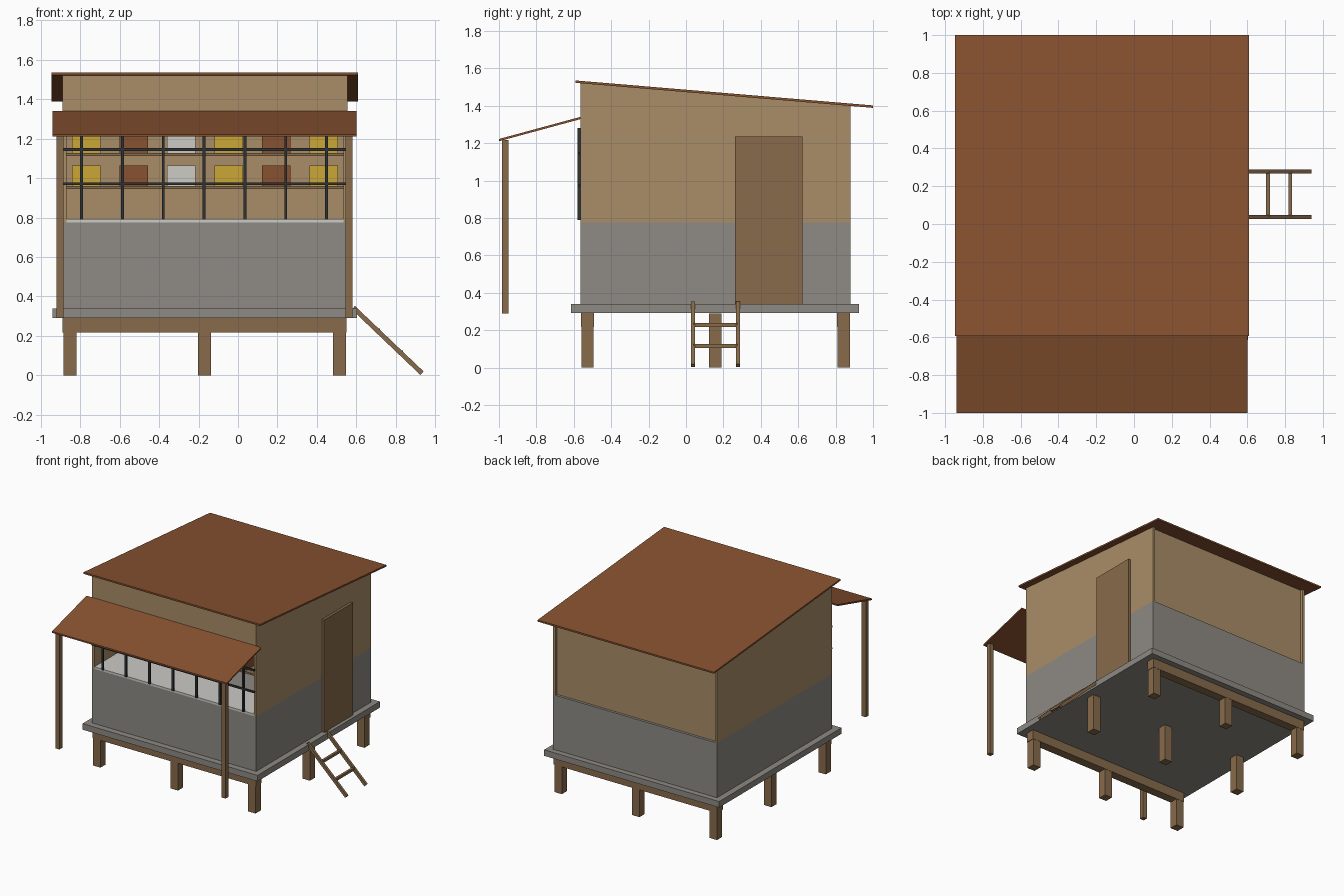
import bpy
import bmesh
from mathutils import Vector

cube = bpy.data.objects.get("Cube")
if cube:
    bpy.data.objects.remove(cube, do_unlink=True)


def material(name, *rgb):
    linear = [((c / 255 + 0.055) / 1.055) ** 2.4 for c in rgb] + [1.0]
    mat = bpy.data.materials.new(name)
    mat.use_nodes = True
    mat.diffuse_color = linear
    mat.node_tree.nodes["Principled BSDF"].inputs["Base Color"].default_value = linear
    return mat


TAN = material("tan_board", 169, 141, 103)
GREY = material("grey_concrete", 142, 138, 132)
WOOD = material("brown_wood", 136, 107, 75)
RUST = material("rust_red", 136, 82, 48)
WHITE = material("off_white", 204, 203, 197)
YELLOW = material("yellow", 204, 167, 54)
METAL = material("dark_metal", 46, 50, 52)


def prism(name, axis, profile, lo, hi, mat):
    """Extrude a profile along x (points are y, z) or along y (points are x, z)."""
    bm = bmesh.new()
    place = (lambda p: (lo, *p)) if axis == "x" else (lambda p: (p[0], lo, p[1]))
    face = bm.faces.new([bm.verts.new(place(p)) for p in profile])
    out = bmesh.ops.extrude_face_region(bm, geom=[face])
    moved = [v for v in out["geom"] if isinstance(v, bmesh.types.BMVert)]
    shift = Vector((hi - lo, 0, 0)) if axis == "x" else Vector((0, hi - lo, 0))
    bmesh.ops.translate(bm, verts=moved, vec=shift)
    bmesh.ops.recalc_face_normals(bm, faces=bm.faces)
    mesh = bpy.data.meshes.new(name)
    bm.to_mesh(mesh)
    bm.free()
    mesh.materials.append(mat)
    obj = bpy.data.objects.new(name, mesh)
    bpy.context.collection.objects.link(obj)
    return obj


def box(name, x, y, z, mat):
    profile = [(y[0], z[0]), (y[1], z[0]), (y[1], z[1]), (y[0], z[1])]
    return prism(name, "x", profile, x[0], x[1], mat)


def around(c, size):
    return (c - size / 2, c + size / 2)


# Main dimensions
LEFT, RIGHT, FRONT, BACK = -0.89, 0.556, -0.565, 0.88
MID = (LEFT + RIGHT) / 2
T = 0.02
FLOOR, SILL, HEAD = 0.34, 0.775, 1.28
INNER = (LEFT + T, RIGHT - T)


def ceiling(y):
    return 1.522 - 0.084 * (y + 0.59)


# Stilts, beams and floor slab
for y in (-0.527, 0.157, 0.843):
    for x in (-0.853, -0.17, 0.514):
        box("stilt", around(x, 0.066), around(y, 0.066), (0, 0.29), WOOD)
for y in (-0.527, 0.843):
    box("floor_beam", (LEFT, RIGHT - 0.005), around(y, 0.07), (0.218, 0.292), WOOD)
box("floor_slab", (-0.94, 0.603), (-0.615, 0.925), (0.292, FLOOR), GREY)

# Lower concrete walls
for x in (LEFT, RIGHT - T):
    box("lower_side_wall", (x, x + T), (FRONT, BACK), (FLOOR, SILL), GREY)
for y in (FRONT, BACK - 2 * T):
    box("lower_end_wall", INNER, (y, y + 2 * T), (FLOOR, SILL), GREY)


# Upper board walls with tops that follow the roof
def sloped_wall(name, x, y, z, mat):
    profile = [(y[0], z), (y[1], z), (y[1], ceiling(y[1])), (y[0], ceiling(y[0]))]
    prism(name, "x", profile, x[0], x[1], mat)


for x in (LEFT, RIGHT - T):
    sloped_wall("upper_side_wall", (x, x + T), (FRONT, BACK), SILL, TAN)
sloped_wall("upper_back_wall", INNER, (BACK - 2 * T, BACK - T), SILL, TAN)
sloped_wall("upper_front_wall", INNER, (FRONT, FRONT + T), HEAD, TAN)


# Roof and awning sheets
def sheet(name, x, start, end, thick):
    (y0, z0), (y1, z1) = start, end
    profile = [start, end, (y1, z1 + thick), (y0, z0 + thick)]
    prism(name, "x", profile, x[0], x[1], RUST)


sheet("main_roof", (-0.947, 0.608), (-0.592, ceiling(-0.592)), (1.0, ceiling(1.0)), 0.013)
sheet("awning", (-0.94, 0.6), (-1.0, 1.21), (FRONT, 1.328), 0.012)
for x in (-0.902, 0.562):
    box("awning_post", around(x, 0.036), (-0.985, -0.95), (0.29, 1.216), WOOD)

# Serving counter and window bars
box("counter", INNER, (FRONT, -0.25), (SILL, 0.792), WHITE)
for i in range(7):
    x = MID + (i - 3) * 0.207 - 0.005
    box("upright_bar", around(x, 0.014), (-0.579, -0.565), (0.79, HEAD), METAL)
for z in (0.972, 1.145):
    box("cross_bar", (-0.885, 0.545), (-0.579, -0.567), around(z, 0.014), METAL)

# Shelves with goods
goods = (YELLOW, RUST, WHITE, YELLOW, RUST, YELLOW)
for z in (0.96, 1.127):
    box("shelf", INNER, (-0.3, -0.12), (z - 0.015, z), WOOD)
    for i, mat in enumerate(goods):
        x = MID + (i - 2.5) * 0.241
        box("goods_box", around(x, 0.145), (-0.28, -0.15), (z, z + 0.105), mat)

# Door
box("door", (RIGHT - 0.01, RIGHT + T), (0.262, 0.624), (FLOOR, 1.235), WOOD)

# Ladder
rail = [(0.577, 0.334), (0.593, 0.352), (0.941, 0.02), (0.925, 0.002)]
for y in (0.037, 0.278):
    prism("ladder_rail", "y", rail, y - 0.01, y + 0.01, WOOD)
for x, z in ((0.71, 0.227), (0.827, 0.115)):
    box("ladder_rung", around(x, 0.02), (0.04, 0.275), around(z, 0.02), WOOD)
